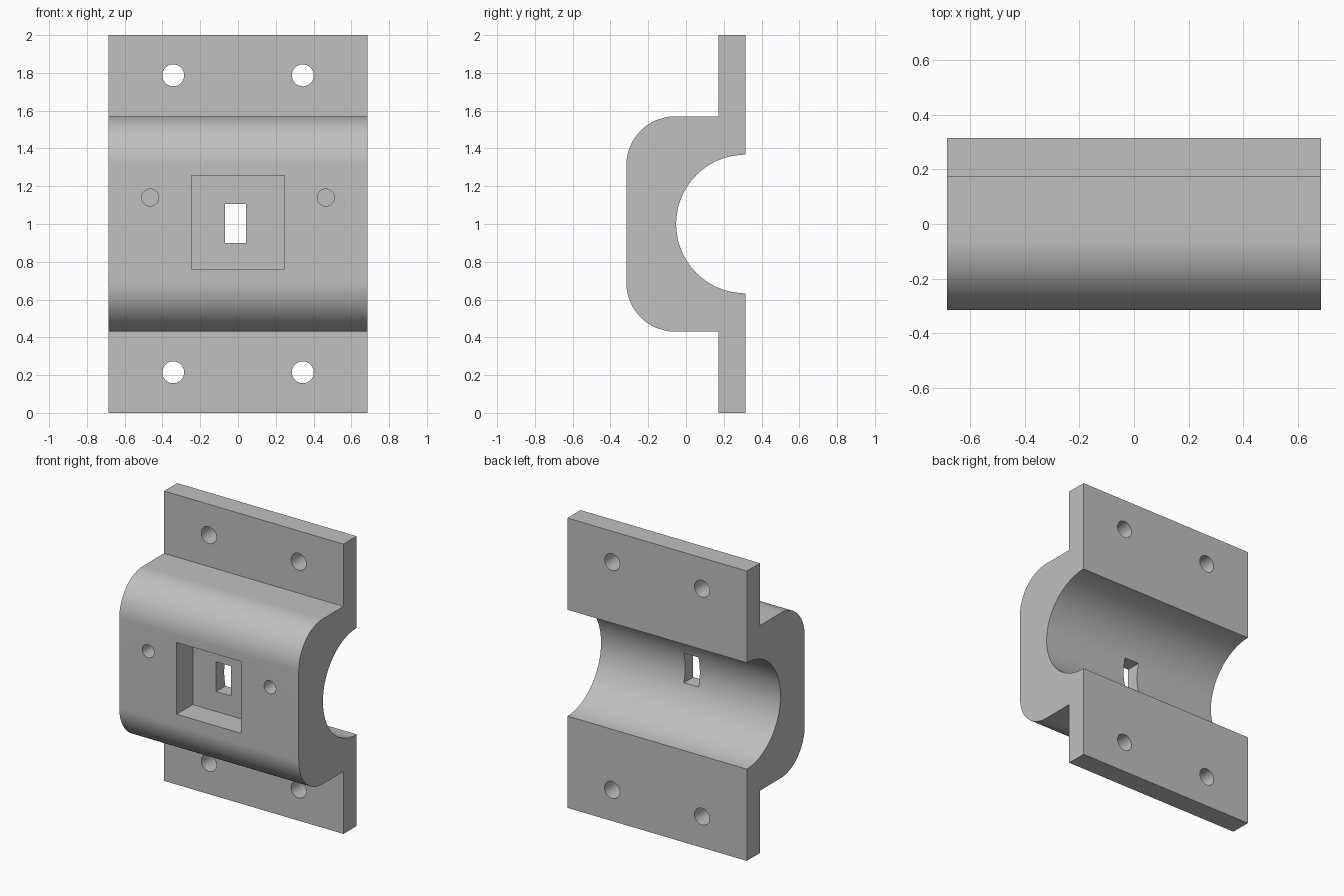
import bpy, bmesh, math
from math import cos, sin, pi

if "Cube" in bpy.data.objects:
    bpy.data.objects.remove(bpy.data.objects["Cube"], do_unlink=True)

HALF_X = 0.685
FRONT, STEP, BACK = -0.316, 0.172, 0.315
MID = 1.0                   # height of the bore axis
BODY, ROUND, BORE = 0.57, 0.26, 0.367

grey = bpy.data.materials.new("matte grey")
grey.use_nodes = True
grey.diffuse_color = (0.53, 0.53, 0.53, 1)
grey.node_tree.nodes["Principled BSDF"].inputs["Base Color"].default_value = (0.53, 0.53, 0.53, 1)


def arc(cy, cz, r, start, end, steps):
    return [(cy + r * cos(start + (end - start) * i / steps),
             cz + r * sin(start + (end - start) * i / steps)) for i in range(steps + 1)]


def new_object(name, bm):
    bmesh.ops.recalc_face_normals(bm, faces=bm.faces)
    mesh = bpy.data.meshes.new(name)
    bm.to_mesh(mesh)
    bm.free()
    mesh.materials.append(grey)
    obj = bpy.data.objects.new(name, mesh)
    bpy.context.collection.objects.link(obj)
    return obj


def box_cutter(x0, x1, y0, y1, z0, z1):
    bm = bmesh.new()
    bmesh.ops.create_cube(bm, size=1)
    for v in bm.verts:
        v.co = (x1 if v.co.x > 0 else x0, y1 if v.co.y > 0 else y0, z1 if v.co.z > 0 else z0)
    return new_object("cutter", bm)


def hole_cutter(x, z, r, y0, y1, sides=40):
    bm = bmesh.new()
    ring = [bm.verts.new((x + a, y0, z + b)) for a, b in arc(0, 0, r, 0, 2 * pi, sides)[:-1]]
    face = bm.faces.new(ring)
    new = bmesh.ops.extrude_face_region(bm, geom=[face])["geom"]
    bmesh.ops.translate(bm, vec=(0, y1 - y0, 0), verts=[g for g in new if isinstance(g, bmesh.types.BMVert)])
    return new_object("cutter", bm)


# Clamp half: side profile swept across the width
profile = [(BACK, 0), (STEP, 0), (STEP, MID - BODY)]
profile += arc(FRONT + ROUND, MID - BODY + ROUND, ROUND, 1.5 * pi, pi, 24)
profile += arc(FRONT + ROUND, MID + BODY - ROUND, ROUND, pi, pi / 2, 24)
profile += [(STEP, MID + BODY), (STEP, 2), (BACK, 2)]
profile += arc(BACK, MID, BORE, pi / 2, 1.5 * pi, 64)

bm = bmesh.new()
side = bm.faces.new([bm.verts.new((-HALF_X, y, z)) for y, z in profile])
swept = bmesh.ops.extrude_face_region(bm, geom=[side])["geom"]
bmesh.ops.translate(bm, vec=(2 * HALF_X, 0, 0), verts=[g for g in swept if isinstance(g, bmesh.types.BMVert)])
clamp = new_object("clamp_bracket", bm)

# Square pocket, slot into the bore, blind holes and flange bolt holes
cutters = [box_cutter(-0.247, 0.245, -0.4, -0.14, 0.763, 1.258),
           box_cutter(-0.069, 0.043, -0.2, 0.1, 0.9, 1.105)]
for s in (-1, 1):
    cutters.append(hole_cutter(s * 0.465, 1.14, 0.045, -0.4, -0.14))
    for z in (0.215, 1.787):
        cutters.append(hole_cutter(s * 0.343, z, 0.058, 0.1, 0.4))

bpy.ops.object.select_all(action="DESELECT")
clamp.select_set(True)
bpy.context.view_layer.objects.active = clamp
for cutter in cutters:
    mod = clamp.modifiers.new("cut", "BOOLEAN")
    mod.operation, mod.solver, mod.object = "DIFFERENCE", "EXACT", cutter
    bpy.ops.object.modifier_apply(modifier=mod.name)
    bpy.data.objects.remove(cutter, do_unlink=True)

bpy.ops.object.shade_smooth_by_angle(angle=math.radians(30))
